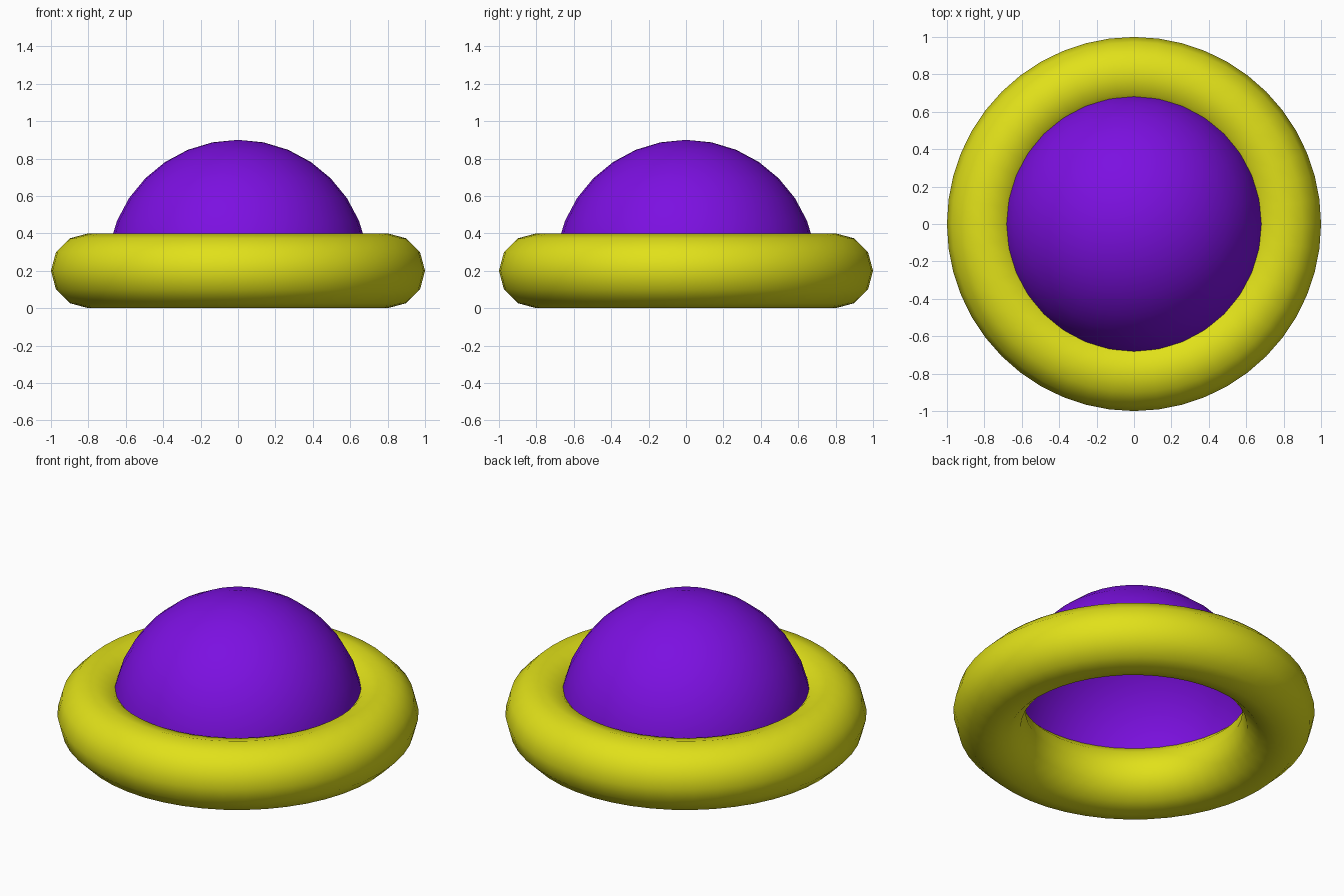
import bpy
import bmesh

if "Cube" in bpy.data.objects:
    bpy.data.objects.remove(bpy.data.objects["Cube"])


def finish(obj, name, color):
    obj.name = name
    mat = bpy.data.materials.new(name + "_color")
    mat.diffuse_color = (*color, 1)
    mat.use_nodes = True
    mat.node_tree.nodes["Principled BSDF"].inputs["Base Color"].default_value = mat.diffuse_color
    obj.data.materials.append(mat)
    for poly in obj.data.polygons:
        poly.use_smooth = True


MID = 0.2  # height shared by the ring centre and the dome rim

# Ring: round tube resting on the ground
bpy.ops.mesh.primitive_torus_add(major_radius=0.8, minor_radius=0.2, major_segments=48,
                                 minor_segments=12, location=(0, 0, MID))
finish(bpy.context.object, "ring", (0.75, 0.75, 0.01))

# Dome: open upper half of a sphere, its rim buried in the ring
bpy.ops.mesh.primitive_uv_sphere_add(segments=32, ring_count=16, radius=0.7, location=(0, 0, MID))
dome = bpy.context.object
bm = bmesh.new()
bm.from_mesh(dome.data)
bmesh.ops.delete(bm, geom=[v for v in bm.verts if v.co.z < -0.001], context='VERTS')
bm.to_mesh(dome.data)
bm.free()
finish(dome, "dome", (0.2, 0.005, 0.75))
